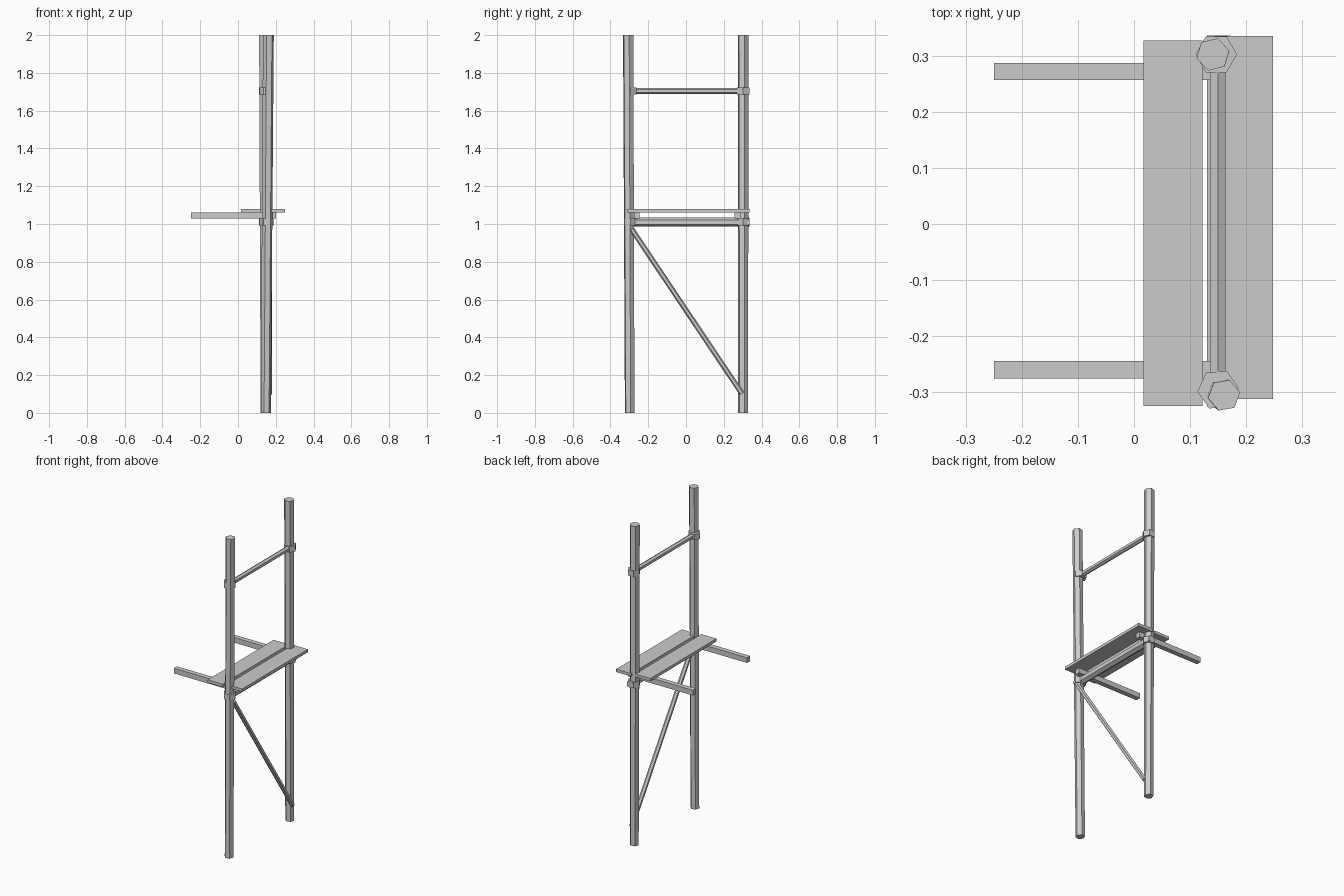
import bpy, math
from mathutils import Vector, Matrix

if "Cube" in bpy.data.objects:
    bpy.data.objects.remove(bpy.data.objects["Cube"])


def add_pole(name, start, end, radius, end_radius=None, turn=0.0):
    """Six-sided pole between two points."""
    a, b = Vector(start), Vector(end)
    d = b - a
    bpy.ops.mesh.primitive_cone_add(vertices=6, radius1=radius,
                                    radius2=end_radius or radius, depth=d.length)
    ob = bpy.context.object
    ob.name = name
    ob.data.transform(Matrix.Rotation(math.radians(turn), 4, 'Z'))
    ob.matrix_world = Matrix.Translation((a + b) / 2) @ d.to_track_quat('Z', 'Y').to_matrix().to_4x4()
    return ob


def add_box(name, x, y, z):
    """Box from its extents along each axis."""
    bpy.ops.mesh.primitive_cube_add(size=1)
    ob = bpy.context.object
    ob.name = name
    ob.location = [(r[0] + r[1]) / 2 for r in (x, y, z)]
    ob.scale = [r[1] - r[0] for r in (x, y, z)]
    return ob


# Uprights, leaning slightly
add_pole("front_upright", (0.147, -0.298, 0), (0.161, -0.306, 2), 0.027, 0.029, 40)
add_pole("rear_upright", (0.146, 0.302, 0), (0.141, 0.303, 2), 0.027, 0.030, 25)

# Horizontal rails
add_pole("lower_rail", (0.151, -0.326, 1.01), (0.151, 0.337, 1.01), 0.024, turn=0)
add_pole("upper_rail", (0.150, -0.300, 1.705), (0.150, 0.325, 1.705), 0.016, turn=0)

# Diagonal brace
add_pole("diagonal_brace", (0.169, -0.287, 0.972), (0.169, 0.296, 0.102), 0.014)

# Lashings where rails meet uprights
for level, z in (("lower", 1.01), ("upper", 1.704)):
    for side, x, y, turn in (("front", 0.150, -0.296, 35), ("rear", 0.147, 0.303, 30)):
        add_pole(f"{level}_{side}_lashing", (x, y, z - 0.018), (x, y, z + 0.018),
                 0.037, turn=turn)

# Bearers under the deck
for side, y0 in (("front", -0.276), ("rear", 0.257)):
    add_box(f"{side}_bearer", (-0.25, 0.2), (y0, y0 + 0.031), (1.03, 1.062))

# Deck planks
add_box("inner_plank", (0.017, 0.122), (-0.325, 0.328), (1.062, 1.08))
add_box("outer_plank", (0.143, 0.248), (-0.313, 0.336), (1.062, 1.08))
